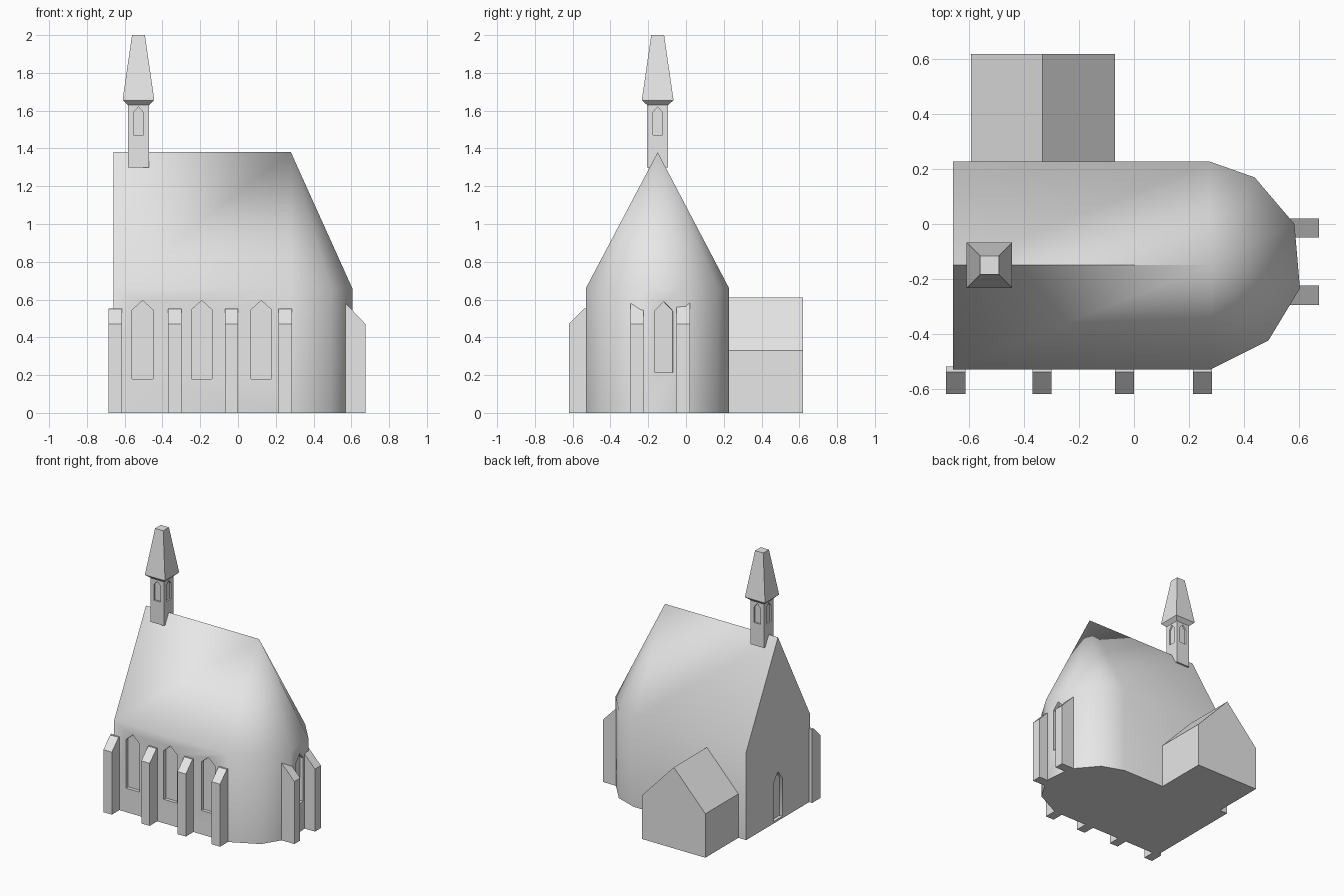
import bpy, bmesh, math
from mathutils import Matrix, Vector

if "Cube" in bpy.data.objects:
    bpy.data.objects.remove(bpy.data.objects["Cube"])

stone = bpy.data.materials.new("grey stone")
stone.diffuse_color = (0.8, 0.8, 0.8, 1)
stone.use_nodes = True
stone.node_tree.nodes["Principled BSDF"].inputs["Base Color"].default_value = stone.diffuse_color


def make(name, verts, faces):
    me = bpy.data.meshes.new(name)
    me.from_pydata(verts, [], faces)
    bm = bmesh.new()
    bm.from_mesh(me)
    bmesh.ops.recalc_face_normals(bm, faces=bm.faces)
    bm.to_mesh(me)
    bm.free()
    me.materials.append(stone)
    ob = bpy.data.objects.new(name, me)
    bpy.context.collection.objects.link(ob)
    return ob


def prism(name, profile, depth, matrix):
    """Extrude an (x, z) profile along local y from -depth/2 to depth/2."""
    n = len(profile)
    verts = [matrix @ Vector((x, y, z)) for y in (-depth / 2, depth / 2) for x, z in profile]
    faces = [range(n), range(n, 2 * n)]
    faces += [(i, (i + 1) % n, n + (i + 1) % n, n + i) for i in range(n)]
    return make(name, verts, [tuple(f) for f in faces])


def placed(x, y, angle=0):
    return Matrix.Translation((x, y, 0)) @ Matrix.Rotation(angle, 4, 'Z')


def cut_niche(target, x, y, angle, width, z0, z1, tip, depth):
    """Cut a pointed niche; angle 0 faces the front."""
    w = width / 2
    cutter = prism("niche_cutter", [(-w, z0), (w, z0), (w, z1), (0, tip), (-w, z1)],
                   depth * 2, placed(x, y, angle))
    cutter.hide_render = True
    mod = target.modifiers.new("niche", 'BOOLEAN')
    mod.operation = 'DIFFERENCE'
    mod.solver = 'EXACT'
    mod.object = cutter
    bpy.ops.object.select_all(action='DESELECT')
    bpy.context.view_layer.objects.active = target
    target.select_set(True)
    bpy.ops.object.modifier_apply(modifier=mod.name)
    bpy.data.objects.remove(cutter)


# Nave with faceted apse and steep roof
plan = [(-0.66, -0.53), (0.28, -0.53), (0.49, -0.425), (0.605, -0.235),
        (0.585, 0.0), (0.44, 0.17), (0.275, 0.228), (-0.66, 0.228)]
n = len(plan)
verts = [(x, y, z) for z in (0, 0.66) for x, y in plan]
verts += [(-0.66, -0.15, 1.38), (0.28, -0.15, 1.38)]
west, east = 2 * n, 2 * n + 1
faces = [tuple(range(n))]
faces += [(i, i + 1, n + i + 1, n + i) for i in range(n - 1)]
faces += [(n - 1, 0, n, west, 2 * n - 1)]
faces += [(n, n + 1, east, west), (2 * n - 2, 2 * n - 1, west, east)]
faces += [(n + i, n + i + 1, east) for i in range(1, n - 2)]
nave = make("nave", verts, faces)

# Windows in the front wall and apse, door in the gable
for x in (-0.505, -0.192, 0.123):
    cut_niche(nave, x, -0.53, 0, 0.11, 0.18, 0.545, 0.595, 0.025)
apse_turn = math.pi / 2 + math.atan2(0.02, 0.235)
cut_niche(nave, 0.595, -0.117, apse_turn, 0.095, 0.215, 0.54, 0.59, 0.025)
cut_niche(nave, -0.66, -0.15, -math.pi / 2, 0.11, 0.015, 0.3, 0.37, 0.025)

bpy.ops.object.select_all(action='DESELECT')
nave.select_set(True)
bpy.context.view_layer.objects.active = nave
bpy.ops.object.shade_smooth_by_angle(angle=math.radians(42))


# Buttresses: side profile runs outwards along local x
def buttress(name, x, y, angle, reach, inner, slope):
    profile = [(reach, 0), (reach, 0.47), (inner, 0.47 + slope * (reach - inner)), (inner, 0)]
    prism(name, profile, 0.07, placed(x, y, angle))


for i, x in enumerate((-0.65, -0.335, -0.035, 0.25)):
    buttress(f"front_buttress_{i + 1}", x, -0.53, -math.pi / 2, 0.09, 0.008, 1)
    prism(f"front_buttress_back_{i + 1}",
          [(-0.035, 0), (0.035, 0), (0.035, 0.552), (-0.035, 0.552)], 0.02, placed(x, -0.53))
for i, y in enumerate((-0.26, -0.015)):
    buttress(f"apse_buttress_{i + 1}", 0.575, y, 0, 0.1, -0.03, 1.05)

# Side annex with its own gable roof
prism("annex", [(-0.595, 0), (-0.07, 0), (-0.07, 0.33), (-0.333, 0.61), (-0.595, 0.33)],
      0.43, placed(0, 0.405))


# Square bell turret and spire, built from stacked rings
def tower(name, cx, cy, rings):
    verts = [(cx + r * a, cy + r * b, z) for r, z in rings
             for a, b in ((-1, -1), (1, -1), (1, 1), (-1, 1))]
    m = len(rings)
    faces = [(0, 1, 2, 3), tuple(range(4 * m - 4, 4 * m))]
    faces += [(4 * k + i, 4 * k + (i + 1) % 4, 4 * k + 4 + (i + 1) % 4, 4 * k + 4 + i)
              for k in range(m - 1) for i in range(4)]
    return make(name, verts, faces)


tx, ty = -0.527, -0.15
turret = tower("bell_turret", tx, ty, [(0.056, 1.3), (0.056, 1.635)])
for k in range(4):
    a = k * math.pi / 2
    cut_niche(turret, tx + 0.056 * math.sin(a), ty - 0.056 * math.cos(a), a,
              0.052, 1.47, 1.59, 1.62, 0.012)
tower("spire", tx, ty, [(0.056, 1.63), (0.083, 1.655), (0.083, 1.662), (0.034, 2.0)])
